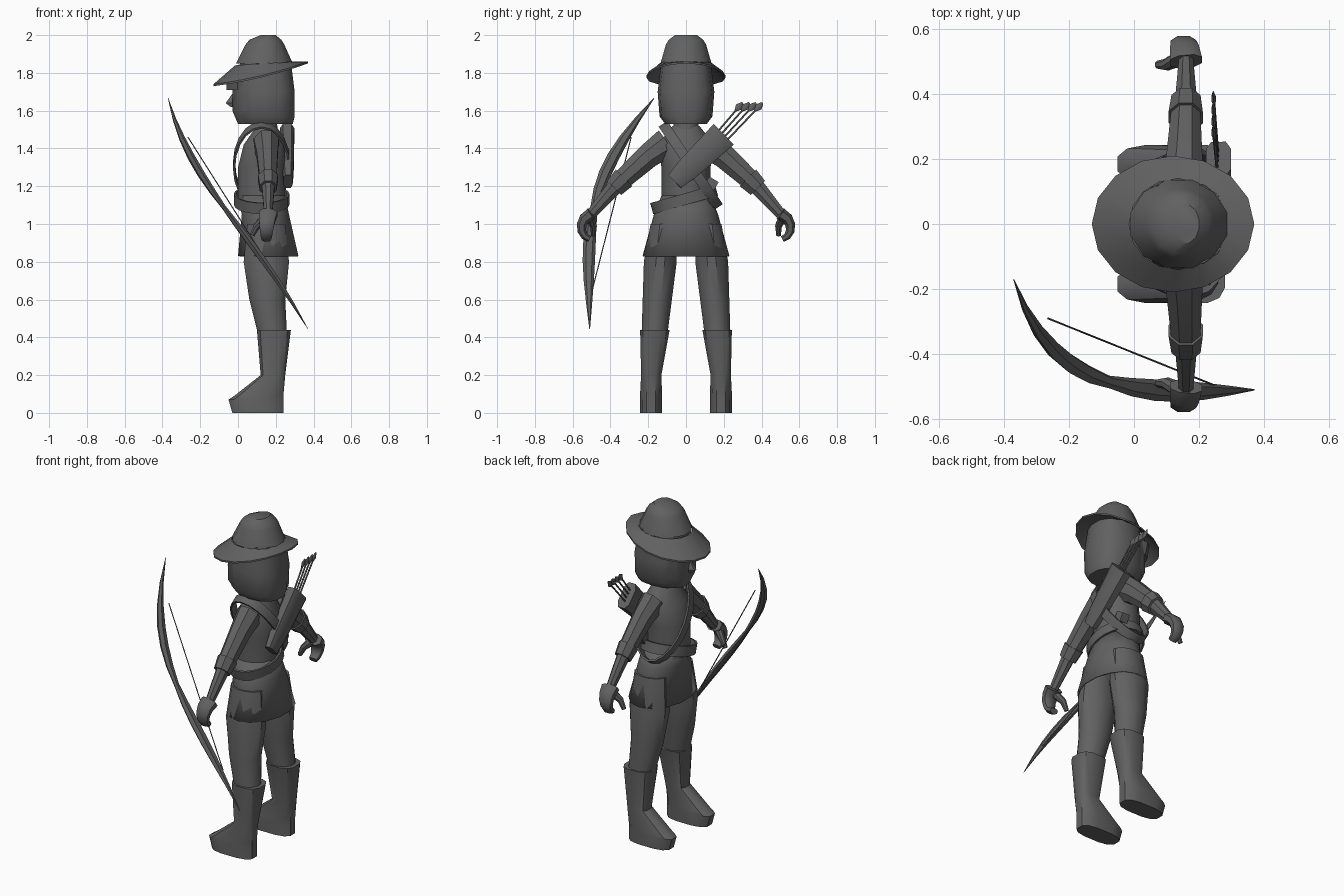
import bpy, bmesh, math
from mathutils import Vector
from mathutils.geometry import interpolate_bezier

cube = bpy.data.objects.get("Cube")
if cube:
    bpy.data.objects.remove(cube)

SHADE = (.12, .12, .12, 1)
grey = bpy.data.materials.new("dark_grey")
grey.use_nodes = True
grey.diffuse_color = SHADE
grey.node_tree.nodes["Principled BSDF"].inputs["Base Color"].default_value = SHADE


def build(name, rings, closed=False, cap=True):
    """Skin a list of equally long point rings."""
    bm = bmesh.new()
    loops = [[bm.verts.new(point) for point in ring] for ring in rings]
    pairs = list(zip(loops, loops[1:]))
    if closed:
        pairs.append((loops[-1], loops[0]))
    for lower, upper in pairs:
        for i in range(len(lower)):
            bm.faces.new((lower[i - 1], lower[i], upper[i], upper[i - 1]))
    if cap and not closed:
        bm.faces.new(loops[0])
        bm.faces.new(loops[-1])
    bmesh.ops.recalc_face_normals(bm, faces=bm.faces)
    mesh = bpy.data.meshes.new(name)
    bm.to_mesh(mesh)
    bm.free()
    mesh.materials.append(grey)
    part = bpy.data.objects.new(name, mesh)
    bpy.context.collection.objects.link(part)
    bpy.ops.object.select_all(action="DESELECT")
    part.select_set(True)
    bpy.context.view_layer.objects.active = part
    bpy.ops.object.shade_smooth_by_angle(angle=math.radians(35))
    return part


def mirrored(part):
    modifier = part.modifiers.new("other_side", "MIRROR")
    modifier.use_axis = (False, True, False)


def signed_power(value, power):
    return math.copysign(abs(value) ** power, value)


def oval(centre, across, along, sides, power):
    """Rounded outline; a power below one makes it boxier."""
    turns = [math.tau * (i + .5) / sides for i in range(sides)]
    return [centre + across * signed_power(math.cos(turn), power)
            + along * signed_power(math.sin(turn), power) for turn in turns]


def stack(name, rows, sides=12, power=1, centre_y=lambda height: 0, cap=True):
    """Horizontal slices given as height, front, back and half width."""
    rings = []
    reach = math.cos(math.pi / sides) ** power
    for height, front, back, half in rows:
        middle = Vector(((front + back) / 2, centre_y(height), height))
        depth = Vector(((back - front) / 2 / reach, 0, 0))
        rings.append(oval(middle, depth, Vector((0, half, 0)), sides, power))
    return build(name, rings, cap=cap)


def taper(start, end):
    return lambda t: start + (end - start) * t


def tube(name, points, radius, squash=1, sides=8, power=1):
    """Sweep an oval along points; squash scales its depth."""
    points = [Vector(point) for point in points]
    last = len(points) - 1
    rings = []
    for i, point in enumerate(points):
        tangent = (points[min(i + 1, last)] - points[max(i - 1, 0)]).normalized()
        depth = (Vector((1, 0, 0)) - tangent * tangent.x).normalized()
        size = radius(i / last)
        rings.append(oval(point, depth * size * squash, tangent.cross(depth) * size, sides, power))
    return build(name, rings)


def band(name, centre, across, along, width, thickness=.012, sides=20):
    """Flat strap around an oval."""
    edge = across.cross(along).normalized() * width / 2
    rings = []
    for i in range(sides):
        turn = math.tau * i / sides
        spoke = across * math.cos(turn) + along * math.sin(turn)
        inside = centre + spoke
        outside = inside + spoke.normalized() * thickness
        rings.append([inside - edge, outside - edge, outside + edge, inside + edge])
    return build(name, rings, closed=True)


# Tunic, open skirt and neck
stack("tunic_top", [(1.1, 0, .25, .13), (1.3, 0, .25, .13), (1.42, .03, .25, .15),
                    (1.52, .1, .2, .07)], sides=14)
skirt = stack("skirt", [(.83, 0, .32, .23), (1.05, .02, .27, .17), (1.15, 0, .25, .13)],
              sides=14, cap=False)
skirt.modifiers.new("cloth", "SOLIDIFY").thickness = .01
stack("neck", [(1.5, .08, .21, .07), (1.6, .08, .2, .06)])

# Head, bobbed hair, nose and fringe
stack("face", [(1.53, 0, .2, .08), (1.6, -.03, .2, .12), (1.8, -.03, .2, .12)], power=.8)
stack("hair", [(1.53, .02, .29, .11), (1.57, 0, .3, .14), (1.7, 0, .3, .15),
               (1.86, .01, .28, .13)], sides=14, power=.8)
stack("nose", [(1.62, -.04, 0, .02), (1.64, -.065, 0, .02), (1.69, -.03, 0, .01)], sides=6)
stack("fringe", [(1.71, -.06, .1, .1), (1.78, -.06, .1, .12)])

# Hat: sloping brim and tapered crown
rim, rim_under, throat, throat_under = [], [], [], []
drop = Vector((0, 0, .01))
for i in range(16):
    turn = math.tau * i / 16
    c, s = math.cos(turn), math.sin(turn)
    rim.append(Vector((.12 + .25 * c, .21 * s, 1.8 + .06 * c - .015 * s * s)))
    throat.append(Vector((.135 + .15 * c, .14 * s, 1.85 + .01 * c)))
    rim_under.append(rim[-1] - drop)
    throat_under.append(throat[-1] - drop)
build("hat_brim", [throat_under, rim_under, rim, throat], closed=True)
stack("hat_crown", [(1.85, -.01, .29, .14), (1.95, .04, .245, .11),
                    (1.975, .06, .23, .095), (2, .12, .2, .06)])

# Belt, shoulder strap and pouch
band("belt", Vector((.125, -.01, 1.13)), Vector((.135, 0, 0)), Vector((0, .16, .045)), .06)
band("shoulder_strap", Vector((.125, .025, 1.31)), Vector((.14, 0, 0)), Vector((0, .14, -.21)), .055)
tube("pouch", [(.2, .11, 1.23), (.2, .16, 1.2)], taper(.03, .03), sides=4, power=.5)


# Legs lean outwards towards the boots
def leg_line(height):
    return min(.185, .2 - .08 * height)


mirrored(stack("legs", [(1, .05, .25, .07), (.8, .03, .27, .09), (.6, .06, .25, .08),
                        (.4, .11, .26, .07)], centre_y=leg_line))
mirrored(stack("boots", [(0, -.03, .24, .06), (.07, -.05, .24, .06), (.09, -.02, .24, .06),
                         (.2, .12, .25, .055), (.44, .1, .28, .08)], power=.7, centre_y=leg_line))

# Arms hang from shared joints
shoulder = Vector((.15, .1, 1.43))
upper_arm = Vector((.155, .2, 1.36))
elbow = Vector((.16, .36, 1.215))
wrist = Vector((.16, .5, 1.055))
mirrored(tube("sleeves", [shoulder, upper_arm, elbow], taper(.085, .055), squash=.85))
mirrored(tube("cuffs", [elbow.lerp(upper_arm, .2), elbow.lerp(wrist, .15)],
              taper(.067, .057), squash=.85))
mirrored(tube("forearms", [elbow, wrist], taper(.047, .03), squash=.8))
palm = interpolate_bezier(wrist, Vector((.15, .58, 1.02)), Vector((.15, .56, .93)),
                          Vector((.15, .51, .92)), 6)
mirrored(tube("hands", palm, taper(.035, .017), squash=1.5, power=.8))
mirrored(tube("thumbs", [(.14, .51, 1.03), (.1, .49, .99), (.075, .49, .94)], taper(.025, .013)))

# Bow with swelling limbs, and its string
stave = interpolate_bezier(Vector((-.37, -.17, 1.665)), Vector((-.25, -.55, 1.2)),
                           Vector((.05, -.52, 1)), Vector((.37, -.51, .445)), 13)


def limb_swell(t):
    return .002 + .018 * math.sin(math.pi * t) + .018 * abs(math.sin(math.tau * t))


tube("bow", stave, limb_swell, squash=.6, sides=6)
tube("bow_string", [(-.265, -.29, 1.46), (.245, -.495, .655)], taper(.003, .003), sides=5)

# Quiver with a fan of arrows
base = Vector((.265, -.06, 1.225))
mouth = Vector((.26, .2, 1.475))
tube("quiver", [base, base.lerp(mouth, .25), mouth], taper(.05, .08), squash=.5, power=.6)
for i in range(4):
    nock = Vector((.245, .28 + .035 * i, 1.62))
    foot = mouth + Vector((0, -.07 + .02 * i, -.03 - .01 * i))
    flight = (nock - foot).normalized() * .03
    tube(f"arrow_shaft_{i}", [foot, nock], taper(.005, .005), sides=5)
    tube(f"arrow_feather_{i}", [nock - flight, nock, nock + flight],
         lambda t: .005 + .015 * math.sin(math.pi * t), squash=.4, sides=6)
